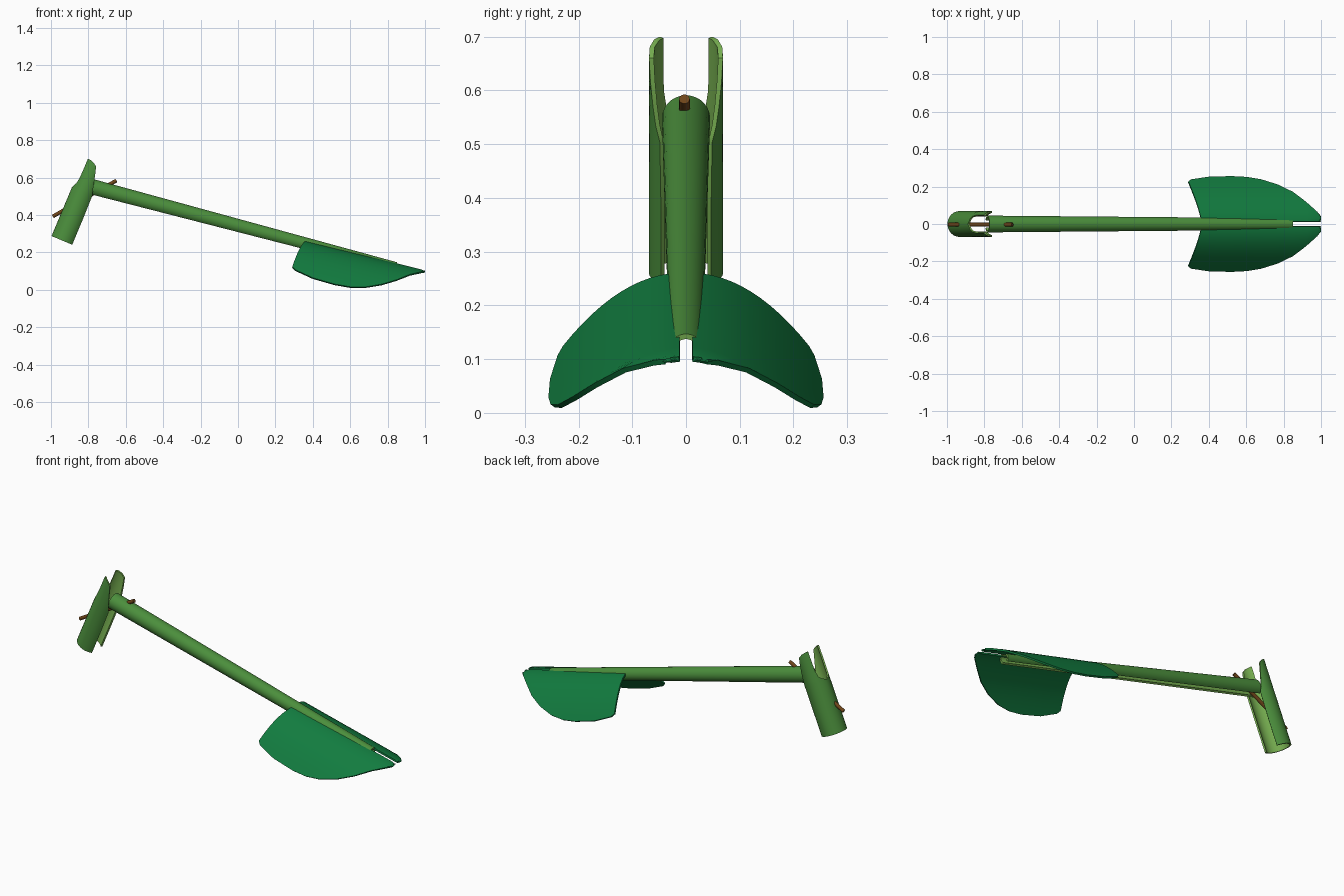
import bpy, bmesh
from math import acos, cos, sin
from mathutils import Vector

if "Cube" in bpy.data.objects:
    bpy.data.objects.remove(bpy.data.objects["Cube"])


def material(name, rgb):
    m = bpy.data.materials.new(name)
    m.diffuse_color = (*rgb, 1)
    m.use_nodes = True
    m.node_tree.nodes["Principled BSDF"].inputs["Base Color"].default_value = m.diffuse_color
    return m


BARK = material("outer_green", (0.07, 0.27, 0.045))
PITH = material("inner_green", (0.18, 0.42, 0.08))
LEAF = material("leaf_green", (0.006, 0.2, 0.05))
WOOD = material("wood", (0.16, 0.06, 0.01))


def finish(bm, name, mats, thickness, offset):
    """Turn an open shell into a solid, smooth shaded object."""
    me = bpy.data.meshes.new(name)
    bm.to_mesh(me)
    bm.free()
    ob = bpy.data.objects.new(name, me)
    bpy.context.collection.objects.link(ob)
    for m in mats:
        me.materials.append(m)
    s = ob.modifiers.new("thickness", 'SOLIDIFY')
    s.thickness, s.offset = thickness, offset
    s.material_offset = s.material_offset_rim = len(mats) - 1
    bpy.ops.object.select_all(action='DESELECT')
    bpy.context.view_layer.objects.active = ob
    ob.select_set(True)
    bpy.ops.object.modifier_apply(modifier=s.name)
    bpy.ops.object.shade_smooth_by_angle(angle=0.7)
    return ob


def add_grid(bm, rows, flip=False):
    vs = [[bm.verts.new(p) for p in row] for row in rows]
    for a, b in zip(vs, vs[1:]):
        for j in range(len(a) - 1):
            f = [a[j], b[j], b[j + 1], a[j + 1]]
            bm.faces.new(f[::-1] if flip else f)


def channel(name, origin, axis, stations, thickness, n=12):
    """C-shaped stalk; stations = (distance, radius, cut depth at back, depth of open edge)."""
    a = Vector((axis[0], 0, axis[1])).normalized()
    p = Vector((a.z, 0, -a.x))
    o = Vector((origin[0], 0, origin[1]))
    bm = bmesh.new()
    for side in (1, -1):
        rows = []
        for s, r, d0, d1 in stations:
            t0, t1 = acos(1 - d0 / r), acos(1 - d1 / r)
            row = []
            for j in range(n + 1):
                t = t0 + (t1 - t0) * j / n
                row.append(o + a * s + p * (r - r * cos(t)) + Vector((0, side * r * sin(t), 0)))
            rows.append(row)
        add_grid(bm, rows, side < 0)
    bmesh.ops.remove_doubles(bm, verts=bm.verts, dist=1e-5)
    return finish(bm, name, (BARK, PITH), thickness, -1)


# Long stalk, open underneath (its perpendicular points down)
channel("stalk", (-0.772, 0.591), (1.622, -0.444),
        [(1.682 * k / 8, 0.045 - 0.014 * k / 8, 0, 0.082 - 0.027 * k / 8) for k in range(9)], 0.01)

# Head piece with two ears left standing where the back is cut away
R = 0.069
channel("head", (-0.997, 0.287), (0.386, 0.923),
        [(0, R, 0, 0.12), (0.14, R, 0, 0.12), (0.283, R, 0, 0.118),
         (0.298, R, 0.006, 0.114), (0.313, R, 0.014, 0.109), (0.35, R, 0.019, 0.1),
         (0.395, R, 0.02, 0.088), (0.436, R, 0.02, 0.076), (0.45, R, 0.02, 0.054),
         (0.456, R, 0.02, 0.034)], 0.009)

# Wooden peg pinning head to stalk
p0, p1 = Vector((-0.99, -0.003, 0.392)), Vector((-0.65, -0.003, 0.584))
bpy.ops.mesh.primitive_cylinder_add(vertices=12, radius=0.01, depth=(p1 - p0).length,
                                    location=(p0 + p1) / 2)
peg = bpy.context.object
peg.name = "peg"
peg.rotation_euler = (p1 - p0).to_track_quat('Z', 'Y').to_euler()
peg.data.materials.append(WOOD)
bpy.ops.object.shade_smooth_by_angle(angle=0.7)

# Drooping leaf blades: plan outline lofted from the stalk, sagging with distance
OUTER = [(0.29, 0.225), (0.305, 0.235), (0.40, 0.249), (0.52, 0.252), (0.60, 0.248), (0.68, 0.235),
         (0.77, 0.207), (0.85, 0.168), (0.92, 0.115), (0.98, 0.062), (0.997, 0.04), (0.995, 0.028)]
for side, name in ((1, "leaf_back"), (-1, "leaf_front")):
    bm = bmesh.new()
    rows = []
    for i, (ox, oy) in enumerate(OUTER):
        ix = 0.36 + 0.635 * max(0, min(1, (ox - 0.29) / 0.705))
        row = []
        for j in range(13):
            v = j / 12
            x = ix + (ox - ix) * v ** 1.3
            y = 0.012 + (oy - 0.012) * v
            z = 0.259 - 0.246 * (x - 0.35) - 3 * y * y
            row.append((x, side * y, z))
        rows.append(row)
    add_grid(bm, rows, side < 0)
    finish(bm, name, (LEAF,), 0.01, 0)
